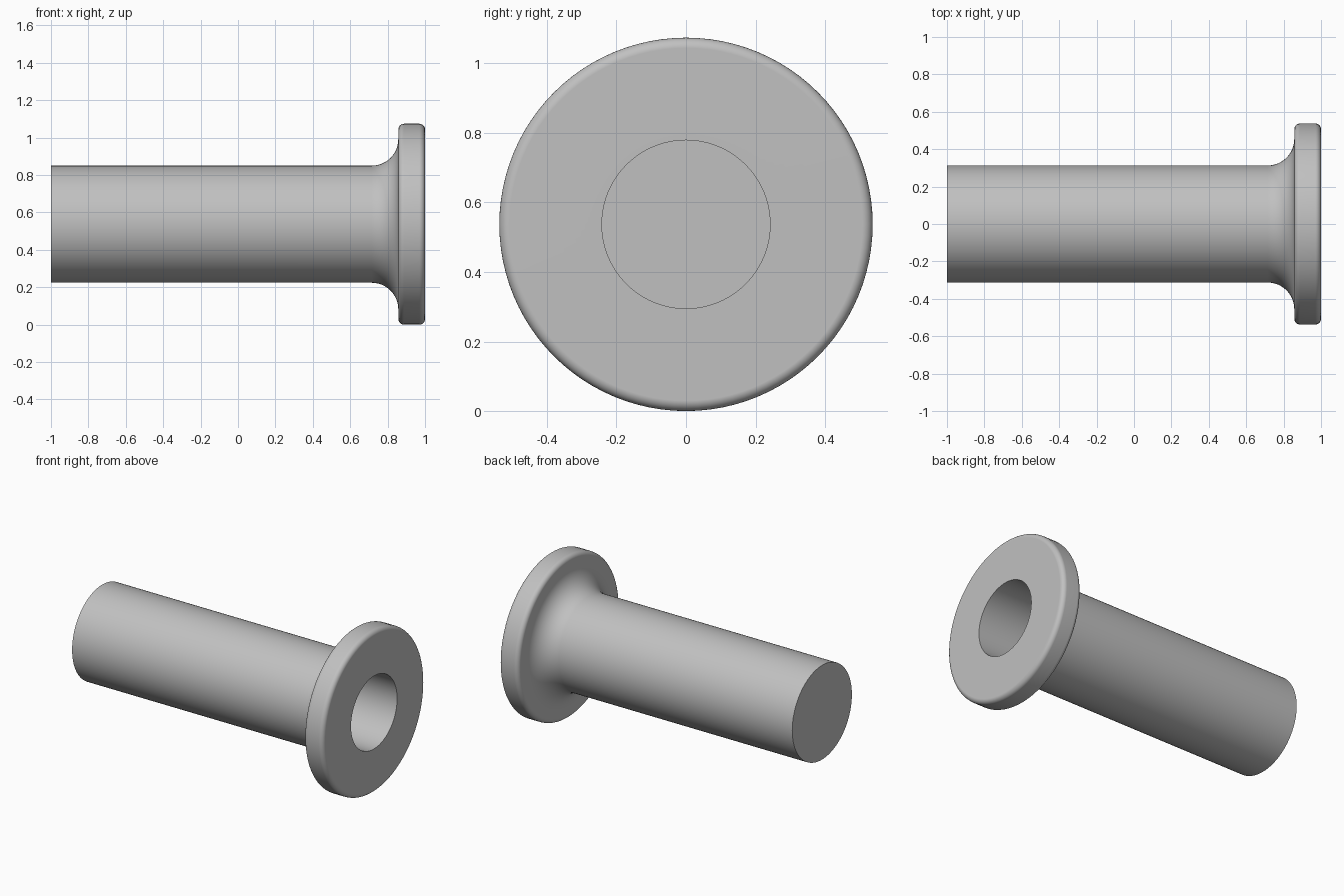
import bpy
import bmesh
from math import cos, sin, pi, radians
from mathutils import Vector

cube = bpy.data.objects.get("Cube")
if cube:
    bpy.data.objects.remove(cube)

FLANGE_R, SHAFT_R, BORE_R = 0.537, 0.313, 0.242
FLANGE_BACK, BORE_END = 0.857, -0.86
FILLET, EDGE = 0.142, 0.03
SEGMENTS = 96


def arc(cx, cr, radius, start, end, steps):
    """Points (x, radius from axis) along an arc, angles in degrees."""
    angles = [radians(start + (end - start) * i / steps) for i in range(steps + 1)]
    return [(cx + radius * cos(a), cr + radius * sin(a)) for a in angles]


# Half section: closed end, shaft, fillet, rounded flange, blind bore
profile = [(-1, 0), (-1, SHAFT_R)]
profile += arc(FLANGE_BACK - FILLET, SHAFT_R + FILLET, FILLET, -90, 0, 12)
profile += arc(FLANGE_BACK + EDGE, FLANGE_R - EDGE, EDGE, 180, 90, 6)
profile += arc(1 - EDGE, FLANGE_R - EDGE, EDGE, 90, 0, 6)
profile += [(1, BORE_R), (BORE_END, BORE_R), (BORE_END, 0)]

# Revolve the section around the x axis
bm = bmesh.new()
verts = [bm.verts.new((x, 0, r)) for x, r in profile]
edges = [bm.edges.new(pair) for pair in zip(verts, verts[1:])]
bmesh.ops.spin(bm, geom=verts + edges, cent=(0, 0, 0), axis=(1, 0, 0),
               angle=2 * pi, steps=SEGMENTS, use_merge=False)
bmesh.ops.remove_doubles(bm, verts=bm.verts, dist=0.0001)
bmesh.ops.recalc_face_normals(bm, faces=bm.faces)
bmesh.ops.translate(bm, verts=bm.verts, vec=Vector((0, 0, FLANGE_R)))

mesh = bpy.data.meshes.new("flanged_sleeve")
bm.to_mesh(mesh)
bm.free()
sleeve = bpy.data.objects.new("flanged_sleeve", mesh)
bpy.context.collection.objects.link(sleeve)

# Plain grey finish
grey = bpy.data.materials.new("plain_grey")
grey.use_nodes = True
colour = (0.53, 0.53, 0.53, 1)
grey.diffuse_color = colour
grey.node_tree.nodes["Principled BSDF"].inputs["Base Color"].default_value = colour
mesh.materials.append(grey)

# Smooth curves, crisp rims, level flat faces
bpy.ops.object.select_all(action="DESELECT")
sleeve.select_set(True)
bpy.context.view_layer.objects.active = sleeve
bpy.ops.object.shade_smooth_by_angle(angle=radians(30))
weighted = sleeve.modifiers.new("level_normals", "WEIGHTED_NORMAL")
weighted.keep_sharp = True
